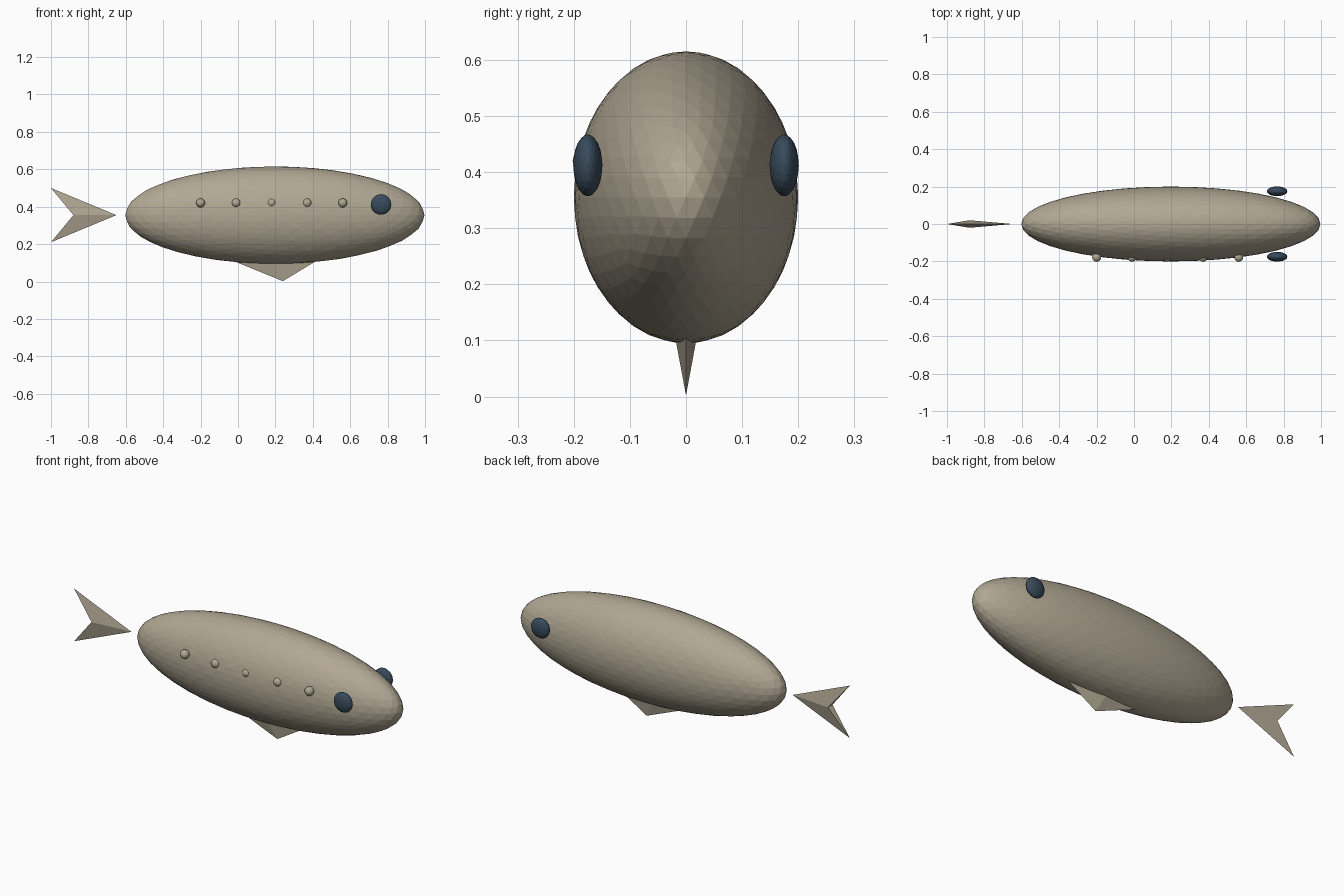
import bpy
import bmesh

cube = bpy.data.objects.get("Cube")
if cube:
    bpy.data.objects.remove(cube)


def material(name, color):
    mat = bpy.data.materials.new(name)
    mat.use_nodes = True
    mat.diffuse_color = (*color, 1)
    bsdf = mat.node_tree.nodes["Principled BSDF"]
    bsdf.inputs["Base Color"].default_value = (*color, 1)
    return mat


tan = material("warm_tan", (0.44, 0.39, 0.295))
slate = material("dark_slate_blue", (0.04, 0.07, 0.105))


def finish(name, bm, mat):
    mesh = bpy.data.meshes.new(name)
    bm.to_mesh(mesh)
    bm.free()
    mesh.materials.append(mat)
    obj = bpy.data.objects.new(name, mesh)
    bpy.context.collection.objects.link(obj)
    return obj


def ellipsoid(name, center, radii, mat, detail):
    bm = bmesh.new()
    bmesh.ops.create_icosphere(bm, subdivisions=detail, radius=1)
    bmesh.ops.scale(bm, vec=radii, verts=bm.verts)
    bmesh.ops.translate(bm, vec=center, verts=bm.verts)
    return finish(name, bm, mat)


def dart_fin(name, apex, tips, notch, half_width, mat):
    """Sharp-edged fin: two thin wedges meeting along a ridge from apex to notch."""
    bm = bmesh.new()
    a = bm.verts.new((apex[0], 0, apex[1]))
    t1, t2 = [bm.verts.new((x, 0, z)) for x, z in tips]
    front, back = [bm.verts.new((notch[0], s * half_width, notch[1])) for s in (-1, 1)]
    for t in (t1, t2):
        for side in (front, back):
            bm.faces.new((a, t, side))
        bm.faces.new((t, front, back))
    bmesh.ops.recalc_face_normals(bm, faces=bm.faces)
    return finish(name, bm, mat)


# Faceted body
ellipsoid("body", (0.197, 0, 0.355), (0.8, 0.2, 0.26), tan, 4)

# Flattened eyes, one on each flank
for name, side in (("front_eye", -1), ("back_eye", 1)):
    ellipsoid(name, (0.765, side * 0.175, 0.412), (0.055, 0.026, 0.055), slate, 3)

# Row of studs along the front flank only
for i in range(5):
    ellipsoid(f"side_stud_{i + 1}", (-0.2 + 0.19 * i, -0.178, 0.42),
              (0.024, 0.024, 0.024), tan, 3)

# Tail and belly fins
dart_fin("tail_fin", (-0.65, 0.355), ((-1, 0.5), (-1, 0.21)), (-0.88, 0.355), 0.02, tan)
dart_fin("belly_fin", (0.24, 0.002), ((-0.05, 0.12), (0.435, 0.12)), (0.18, 0.115), 0.021, tan)
